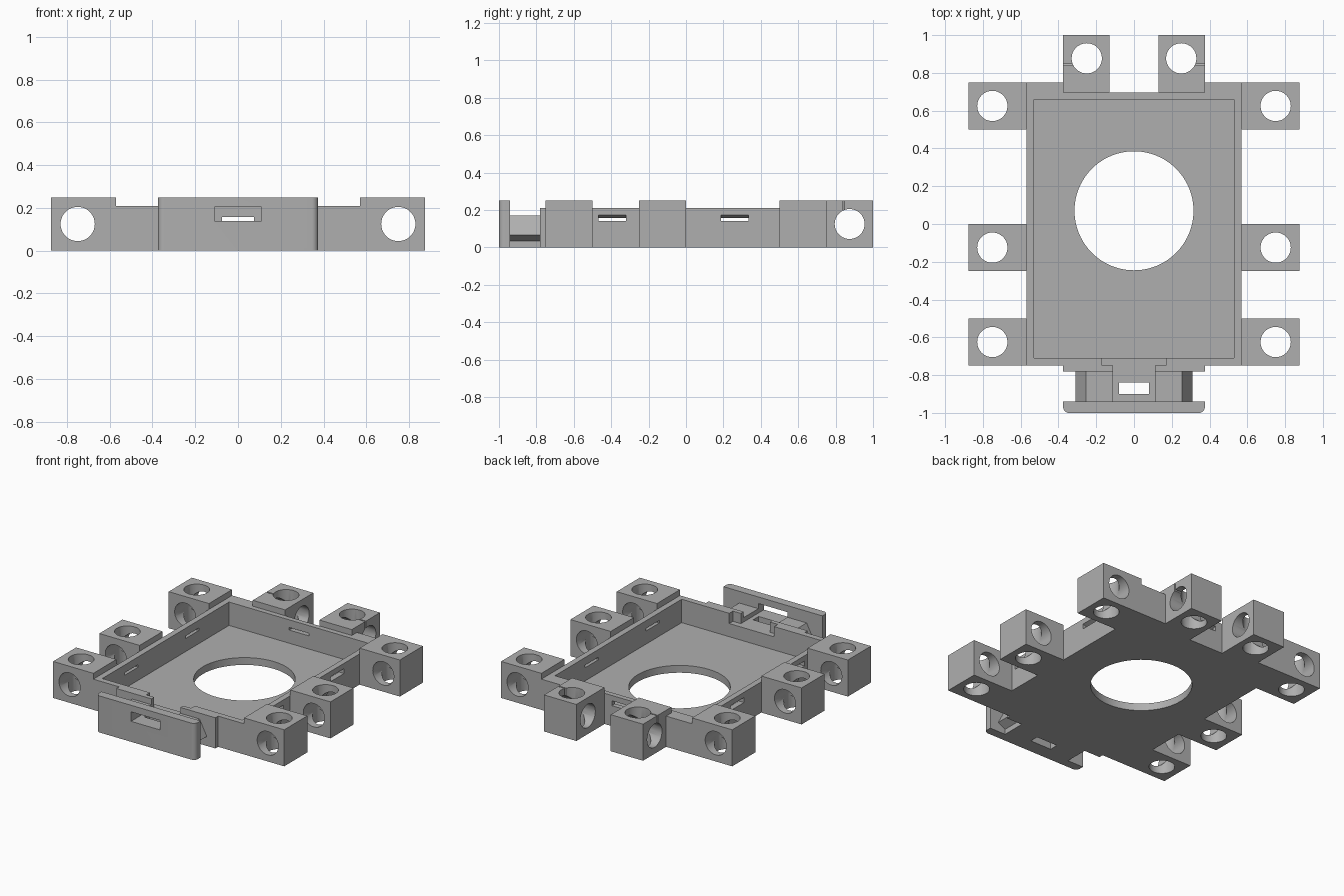
import bpy, math
from mathutils import Matrix, Vector

default = bpy.data.objects.get("Cube")
if default:
    bpy.data.objects.remove(default, do_unlink=True)

grey = bpy.data.materials.new("light_grey")
grey.use_nodes = True
colour = (0.43, 0.43, 0.43, 1)
grey.diffuse_color = colour
grey.node_tree.nodes["Principled BSDF"].inputs["Base Color"].default_value = colour

# Order in which (u, v, extrusion) map to x, y, z for each extrusion axis
ORDER = {"x": (2, 0, 1), "y": (0, 2, 1), "z": (0, 1, 2)}


def prism(name, profile, axis, low, high):
    """Extrude a closed profile along an axis."""
    n = len(profile)
    verts = [[(u, v, w)[i] for i in ORDER[axis]] for w in (low, high) for u, v in profile]
    faces = [list(range(n))[::-1], list(range(n, 2 * n))]
    faces += [[i, (i + 1) % n, n + (i + 1) % n, n + i] for i in range(n)]
    mesh = bpy.data.meshes.new(name)
    # keep normals outward whatever the winding and axis
    area = sum(profile[i - 1][0] * profile[i][1] - profile[i][0] * profile[i - 1][1] for i in range(n))
    if (area < 0) != (axis == "y"):
        faces = [f[::-1] for f in faces]
    mesh.from_pydata(verts, [], faces)
    obj = bpy.data.objects.new(name, mesh)
    bpy.context.collection.objects.link(obj)
    mesh.materials.append(grey)
    return obj


def box(name, x, y, z):
    return prism(name, [(x[0], y[0]), (x[1], y[0]), (x[1], y[1]), (x[0], y[1])], "z", *z)


def rod(name, centre, radius, axis, low, high, sides=64):
    angles = [math.tau * i / sides for i in range(sides)]
    ring = [(centre[0] + radius * math.cos(a), centre[1] + radius * math.sin(a)) for a in angles]
    return prism(name, ring, axis, low, high)


def mirrored(half):
    """Complete a half profile given on the +u side."""
    return half + [(-u, v) for u, v in reversed(half)]


def cut(obj, cutters):
    """Subtract the cutters, then discard them."""
    for cutter in cutters:
        mod = obj.modifiers.new("cut", "BOOLEAN")
        mod.operation = "DIFFERENCE"
        mod.solver = "EXACT"
        mod.object = cutter
    bpy.context.view_layer.update()
    graph = bpy.context.evaluated_depsgraph_get()
    mesh = bpy.data.meshes.new_from_object(obj.evaluated_get(graph))
    obj.modifiers.clear()
    obj.data = mesh
    for cutter in cutters:
        bpy.data.objects.remove(cutter, do_unlink=True)


# Tray: stepped outline, hollowed, with a round opening in the floor
outline = mirrored([(0.375, -0.78), (0.375, -0.75), (0.57, -0.75), (0.57, 0.75),
                    (0.375, 0.75), (0.375, 0.695)])
tray = prism("tray", outline, "z", 0, 0.21)
cutters = [
    box("cavity", (-0.53, 0.53), (-0.71, 0.66), (0.05, 0.4)),
    rod("opening", (0, 0.07), 0.315, "z", -0.1, 0.1, 96),
    prism("front_notch", mirrored([(0.11, -0.85), (0.11, -0.75), (0.17, -0.75), (0.17, -0.69)]),
          "z", 0.14, 0.4),
    prism("back_slot", [(0.65, 0.14), (0.705, 0.14), (0.705, 0.178), (0.65, 0.153)],
          "x", -0.075, 0.075),
]
# Side wall slots with a sloping roof
for side in (-1, 1):
    slope = [(side * 0.52, 0.14), (side * 0.58, 0.14), (side * 0.58, 0.178), (side * 0.52, 0.153)]
    for y in (-0.395, 0.26):
        cutters.append(prism("side_slot", slope, "y", y - 0.073, y + 0.073))
cut(tray, cutters)

# Lugs bored through in two directions
for side, label in ((1, "left"), (-1, "right")):
    for y, place in ((0.625, "back"), (-0.125, "middle"), (-0.625, "front")):
        x = side * 0.75
        lug = box(f"{label}_{place}_lug", sorted((side * 0.57, side * 0.875)),
                  (y - 0.125, y + 0.125), (0, 0.25))
        cut(lug, [rod("bore", (x, y), 0.08, "z", -0.1, 0.4),
                  rod("cross_bore", (x, 0.125), 0.08, "y", y - 0.2, y + 0.2)])
    x = side * 0.25
    lug = box(f"{label}_rear_lug", sorted((side * 0.13, side * 0.375)), (0.695, 1), (0, 0.25))
    cut(lug, [rod("bore", (x, 0.877), 0.08, "z", -0.1, 0.4),
              rod("cross_bore", (0.875, 0.125), 0.08, "x", x - 0.2, x + 0.2),
              box("slit", sorted((x, side * 0.4)), (0.84, 0.848), (0.19, 0.4))])

# Barbed bar joining the tray to the end plate, with a shallow channel
bar = prism("clip_bar", mirrored([(0.255, 0), (0.255, 0.035), (0.31, 0.065), (0.255, 0.17),
                                  (0.11, 0.17), (0.11, 0.14)]), "y", -0.94, -0.78)
cut(bar, [box("window", (-0.08, 0.08), (-0.9, -0.84), (-0.1, 0.4))])

# End plate with rounded outer corners and a slot
corner = [(0.345 + 0.03 * math.sin(a), -0.97 - 0.03 * math.cos(a))
          for a in (math.pi / 2 * i / 8 for i in range(9))]
plate = prism("end_plate", mirrored(corner + [(0.375, -0.94)]), "z", 0, 0.25)
cut(plate, [box("plate_slot", (-0.11, 0.11), (-1.1, -0.9), (0.14, 0.205))])

# Smooth bores, crisp edges
bpy.ops.object.select_all(action="DESELECT")
for obj in bpy.context.scene.objects:
    if obj.type == "MESH" and grey.name in obj.data.materials:
        obj.select_set(True)
        bpy.context.view_layer.objects.active = obj
bpy.ops.object.shade_smooth_by_angle(angle=math.radians(30))
